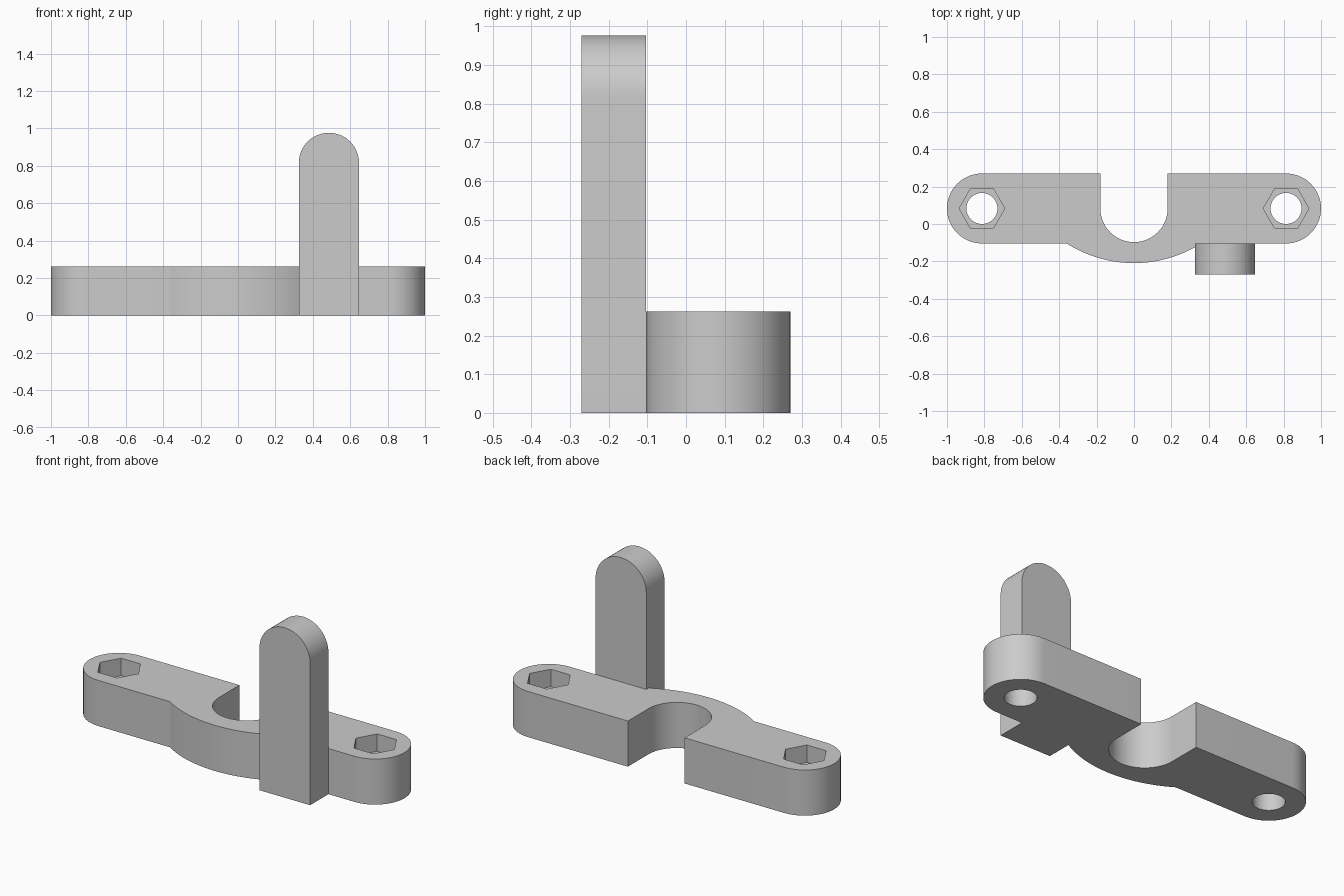
import bpy, bmesh
from math import pi, cos, sin, asin, radians
from mathutils import Matrix, Vector

cube = bpy.data.objects.get("Cube")
if cube:
    bpy.data.objects.remove(cube, do_unlink=True)

grey = bpy.data.materials.new("plain grey")
grey.use_nodes = True
colour = (0.6, 0.6, 0.6, 1)
grey.diffuse_color = colour
grey.node_tree.nodes["Principled BSDF"].inputs["Base Color"].default_value = colour


def arc(cx, cy, r, start, end, steps=32):
    """Points along an arc, angles in radians."""
    angles = [start + (end - start) * i / steps for i in range(steps + 1)]
    return [(cx + r * cos(a), cy + r * sin(a)) for a in angles]


def extrude(name, outline, low, high, upright=False):
    """Prism from a flat outline; upright outlines lie in xz and extrude along y."""
    bm = bmesh.new()
    base = bm.faces.new([bm.verts.new((u, v, low)) for u, v in outline])
    top = bmesh.ops.extrude_face_region(bm, geom=[base])
    verts = [g for g in top["geom"] if isinstance(g, bmesh.types.BMVert)]
    bmesh.ops.translate(bm, verts=verts, vec=Vector((0, 0, high - low)))
    if upright:
        bm.transform(Matrix(((1, 0, 0, 0), (0, 0, 1, 0), (0, 1, 0, 0), (0, 0, 0, 1))))
    bmesh.ops.recalc_face_normals(bm, faces=bm.faces)
    mesh = bpy.data.meshes.new(name)
    bm.to_mesh(mesh)
    bm.free()
    mesh.materials.append(grey)
    obj = bpy.data.objects.new(name, mesh)
    bpy.context.collection.objects.link(obj)
    return obj


def finish(obj, cutters):
    """Cut the holes, then smooth the curved walls."""
    bpy.ops.object.select_all(action="DESELECT")
    obj.select_set(True)
    bpy.context.view_layer.objects.active = obj
    for cutter in cutters:
        cutter.hide_render = True
        mod = obj.modifiers.new("cut", "BOOLEAN")
        mod.operation, mod.solver, mod.object = "DIFFERENCE", "EXACT", cutter
        bpy.ops.object.modifier_apply(modifier=mod.name)
        bpy.data.objects.remove(cutter, do_unlink=True)
    bpy.ops.object.shade_smooth_by_angle(angle=radians(30))


# Clamp bar: rounded ends, bulged front, round-bottomed slot open to the back
HEIGHT, MID_Y, END_X, END_R = 0.262, 0.083, 0.813, 0.187
SLOT_R, BULGE_R, BULGE_X = 0.18, 0.67, 0.36
back, front = MID_Y + END_R, MID_Y - END_R
half = asin(BULGE_X / BULGE_R)
bulge_y = front + BULGE_R * cos(half)

outline = arc(-END_X, MID_Y, END_R, pi / 2, 3 * pi / 2)
outline += arc(0, bulge_y, BULGE_R, -pi / 2 - half, -pi / 2 + half)
outline += arc(END_X, MID_Y, END_R, -pi / 2, pi / 2)
outline += [(SLOT_R, back)]
outline += arc(0, MID_Y, SLOT_R, 0, -pi)
outline += [(-SLOT_R, back)]
bar = extrude("clamp_bar", outline, 0, HEIGHT)

# Bolt holes with hexagonal nut pockets
cutters = []
for side in (-1, 1):
    x = side * END_X
    cutters.append(extrude("bolt_hole", arc(x, MID_Y, 0.083, 0, 2 * pi, 48)[:-1], -0.1, 0.4))
    cutters.append(extrude("nut_pocket", arc(x, MID_Y, 0.122, 0, 2 * pi, 6)[:-1], HEIGHT - 0.1, 0.4))
finish(bar, cutters)

# Upright lug with a round top and a cross hole
LUG_X, LUG_R, LUG_Z = 0.486, 0.161, 0.815
outline = [(LUG_X - LUG_R, 0), (LUG_X + LUG_R, 0)] + arc(LUG_X, LUG_Z, LUG_R, 0, pi)
lug = extrude("upright_lug", outline, -0.27, front, upright=True)
hole = extrude("lug_hole", arc(LUG_X, LUG_Z, 0.087, 0, 2 * pi, 48)[:-1], -0.4, 0.1, upright=True)
finish(lug, [hole])
